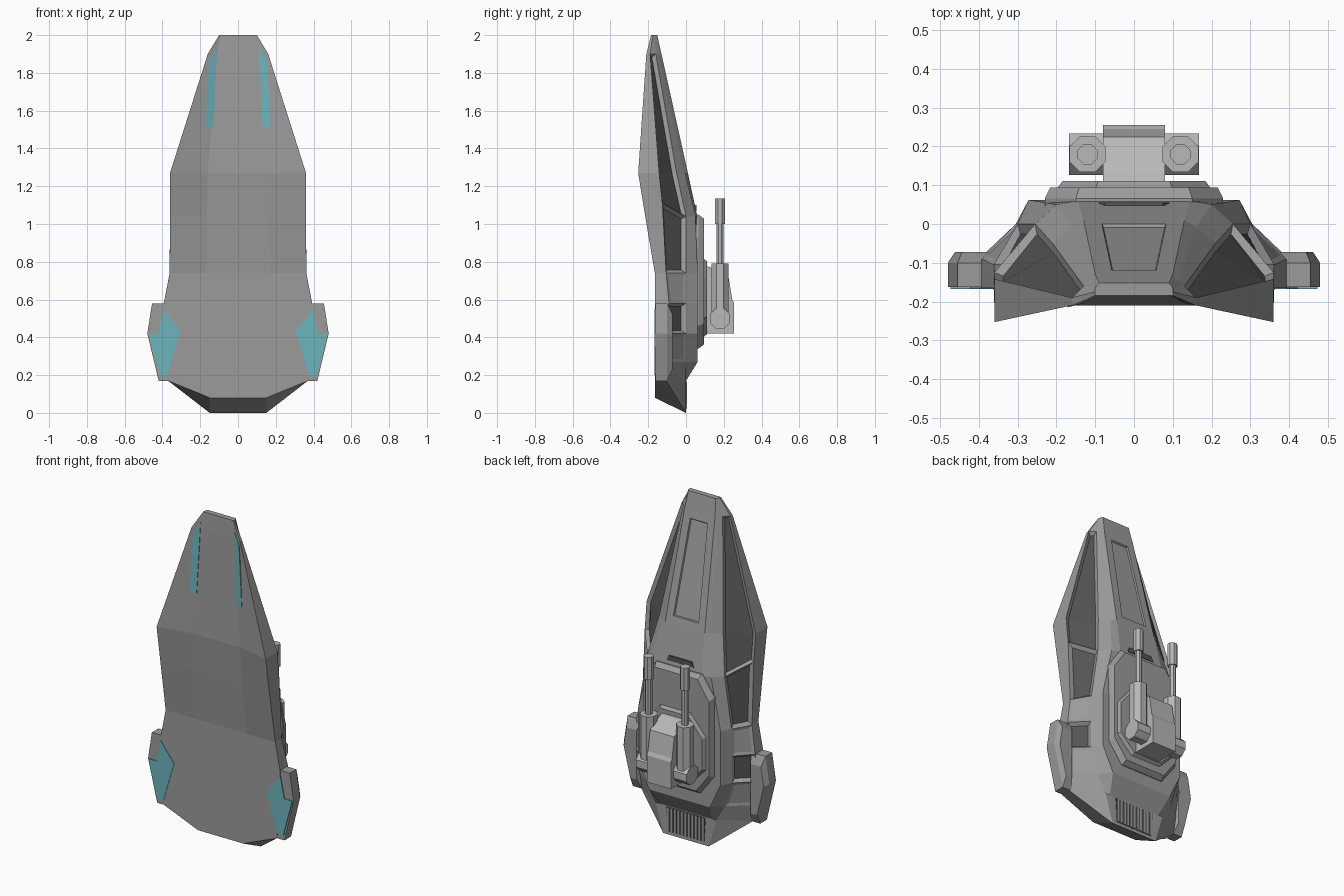
import bpy, bmesh, math
from mathutils import Vector, Matrix
from mathutils.bvhtree import BVHTree

if "Cube" in bpy.data.objects:
    bpy.data.objects.remove(bpy.data.objects["Cube"])


def material(name, rgb):
    m = bpy.data.materials.new(name)
    m.diffuse_color = (*rgb, 1)
    m.use_nodes = True
    m.node_tree.nodes["Principled BSDF"].inputs["Base Color"].default_value = m.diffuse_color
    return m


HULL = material("hull grey", (.33, .33, .33))
DARK = material("dark recess", (.09, .09, .09))
LIGHT = material("turret light grey", (.48, .48, .48))
TEAL = material("teal glow", (.15, .46, .51))


def finish(name, bm, *mats):
    bmesh.ops.recalc_face_normals(bm, faces=bm.faces[:])
    me = bpy.data.meshes.new(name)
    bm.to_mesh(me)
    bm.free()
    for m in mats:
        me.materials.append(m)
    ob = bpy.data.objects.new(name, me)
    bpy.context.collection.objects.link(ob)
    return ob


def loft(bm, rings):
    """Skin closed rings of points; returns the side faces as rows."""
    vs = [[bm.verts.new(p) for p in r] for r in rings]
    n = len(vs[0])
    rows = [[bm.faces.new((a[j], a[(j + 1) % n], b[(j + 1) % n], b[j]))
             for j in range(n)] for a, b in zip(vs, vs[1:])]
    bm.faces.new(vs[0])
    bm.faces.new(vs[-1])
    return rows


def plate(name, outline, levels, mat, sides=(1,)):
    """Stack an (x, z) outline along y; levels are (y, scale)."""
    cx = sum(p[0] for p in outline) / len(outline)
    cz = sum(p[1] for p in outline) / len(outline)
    for s in sides:
        bm = bmesh.new()
        loft(bm, [[(s * (cx + (x - cx) * k), y, cz + (z - cz) * k)
                   for x, z in outline] for y, k in levels])
        finish(name, bm, mat)


def both(half):
    return half + [(-x, z) for x, z in reversed(half)]


def rod(name, p, q, r, mat, n=8):
    p, q = Vector(p), Vector(q)
    bm = bmesh.new()
    rot = (q - p).to_track_quat('Z', 'Y').to_matrix().to_4x4()
    bmesh.ops.create_cone(bm, cap_ends=True, segments=n, radius1=r, radius2=r,
                          depth=(q - p).length,
                          matrix=Matrix.Translation((p + q) / 2) @ rot
                          @ Matrix.Rotation(math.pi / n, 4, 'Z'))
    finish(name, bm, mat)


# hull: half sections (belly, belly rim, deck rim, outer ridge, ridge, spine edge)
sections = [
    (2.00, (.09, -.185), (.10, -.185), (.10, -.175), (.10, -.165), (.095, -.157), (.09, -.152)),
    (1.90, (.11, -.19), (.16, -.21), (.16, -.19), (.13, -.16), (.115, -.145), (.10, -.13)),
    (1.27, (.16, -.21), (.36, -.253), (.36, -.142), (.21, -.05), (.16, -.008), (.13, .01)),
    (1.04, (.164, -.191), (.36, -.216), (.36, -.125), (.255, 0), (.20, .05), (.145, .06)),
    (.74, (.17, -.165), (.362, -.165), (.362, -.105), (.30, 0), (.272, .062), (.20, .062)),
    (.58, (.17, -.165), (.393, -.165), (.393, -.09), (.305, 0), (.272, .062), (.20, .062)),
    (.42, (.17, -.165), (.40, -.165), (.40, -.09), (.305, 0), (.272, .062), (.20, .062)),
    (.27, (.17, -.165), (.385, -.165), (.385, -.1), (.26, 0), (.20, .062), (.15, .062)),
    (.17, (.16, -.165), (.37, -.165), (.37, -.105), (.20, 0), (.17, 0), (.14, 0)),
]
rings = []
for z, *half in sections:
    # the bar below the long panel slants up towards the rim
    ring = [(x, y, z + (.07 if z == 1.04 and j == 2 else 0)) for j, (x, y) in enumerate(half)]
    rings.append(ring + [(-x, y, h) for x, y, h in reversed(ring)])
tail = [(.15, -.165, .08)] * 2 + [(.15, 0, 0)] * 4
rings.append(tail + [(-x, y, z) for x, y, z in reversed(tail)])

bm = bmesh.new()
rows = loft(bm, rings)
bmesh.ops.recalc_face_normals(bm, faces=bm.faces[:])
bm.normal_update()
# recessed deck panels on both flanks, then the shallow spine panel
for group, thick, depth, mat in (((1, 2), .013, -.02, 1), ((3,), .018, -.02, 1),
                                 ((4,), .016, -.004, 0), ((5,), .016, -.02, 1),
                                 ((6,), .016, -.004, 0)):
    for strip in (2, 8):
        faces = [rows[g][strip] for g in group]
        bmesh.ops.inset_region(bm, faces=faces, thickness=thick, depth=depth,
                               use_even_offset=True, use_boundary=True)
        for f in faces:
            f.material_index = mat
bmesh.ops.inset_region(bm, faces=[rows[1][5]], thickness=.045, depth=0,
                       use_even_offset=True, use_boundary=True)
bmesh.ops.inset_region(bm, faces=[rows[1][5]], thickness=.004, depth=-.008,
                       use_even_offset=True, use_boundary=True)
bmesh.ops.remove_doubles(bm, verts=bm.verts[:], dist=1e-4)
hull = finish("hull", bm, HULL, DARK)

# side pods with glowing belly panels
pod = [(.36, .58), (.455, .58), (.48, .42), (.42, .17), (.36, .17)]
plate("side_pod", pod, [(-.162, 1), (-.10, 1), (-.072, .72)], HULL, (1, -1))
glow = [(.395, .55), (.305, .435), (.375, .2), (.415, .2), (.474, .42), (.422, .42)]
plate("pod_glow", glow, [(-.1675, 1), (-.161, 1)], TEAL, (1, -1))

# nose glow strips laid on the belly
probe = bmesh.new()
probe.from_mesh(hull.data)
tree = BVHTree.FromBMesh(probe)
probe.free()
for s in (1, -1):
    pts = []
    for x, z in ((.112, 1.935), (.152, 1.87), (.172, 1.515), (.13, 1.515)):
        hit = tree.ray_cast(Vector((s * x, -1, z)), Vector((0, 1, 0)))[0]
        pts.append((s * x, (hit.y if hit else -.2) - .0025, z))
    bm = bmesh.new()
    loft(bm, [pts, [(x, y + .006, z) for x, y, z in pts]])
    finish("nose_glow", bm, TEAL)

# rear grille
plate("grille_back", [(.12, .02), (.13, .165), (-.13, .165), (-.12, .02)],
      [(-.002, 1), (.002, 1)], DARK)
for i in range(11):
    x = -.115 + .023 * i
    plate("grille_slat", [(x - .007, .022), (x + .007, .022), (x + .007, .163), (x - .007, .163)],
          [(0, 1), (.005, 1)], HULL)

# slot at the foot of the spine
plate("spine_slot", [(-.09, 1.07), (.09, 1.07), (.075, 1.1), (-.075, 1.1)],
      [(.048, 1), (.056, 1)], DARK)

# turret base plates
plate("turret_base", both([(.15, 1.05), (.23, .93), (.23, .46), (.14, .34)]),
      [(.03, 1), (.066, 1), (.094, .94)], HULL)
plate("turret_ring", both([(.10, .82), (.20, .70), (.20, .50), (.10, .40)]),
      [(.09, 1), (.111, .92)], HULL)

# turret body: side profile extruded across x
bm = bmesh.new()
profile = [(.10, .78), (.13, .77), (.225, .72), (.245, .60), (.255, .58), (.255, .42), (.10, .42)]
loft(bm, [[(x, y, z) for y, z in profile] for x in (-.08, .08)])
finish("turret_body", bm, LIGHT)

# twin guns
for s in (1, -1):
    x, y = s * .12, .18
    rod("gun_pivot", (s * .07, y, .5), (s * .168, y, .5), .058, LIGHT)
    rod("gun_sleeve", (x, y, .48), (x, y, .79), .05, LIGHT)
    rod("gun_barrel", (x, y, .78), (x, y, 1.01), .02, LIGHT)
    rod("gun_muzzle", (x, y, 1.0), (x, y, 1.135), .028, LIGHT)
